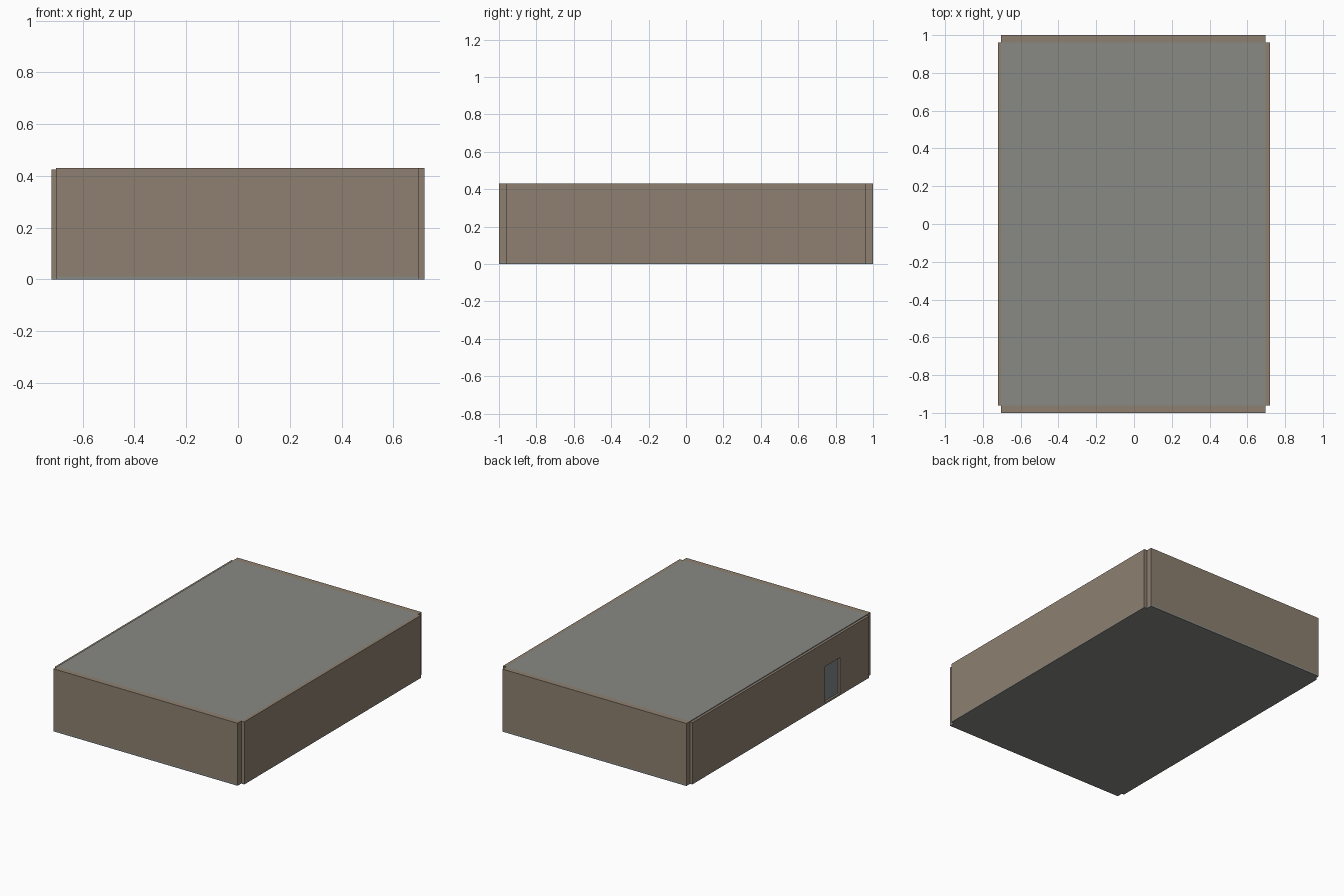
import bpy

if "Cube" in bpy.data.objects:
    bpy.data.objects.remove(bpy.data.objects["Cube"])


def material(name, rgb):
    m = bpy.data.materials.new(name)
    m.diffuse_color = (*rgb, 1)
    m.use_nodes = True
    m.node_tree.nodes["Principled BSDF"].inputs["Base Color"].default_value = m.diffuse_color
    return m


BROWN = material("brown_wall", (0.270, 0.216, 0.163))
GREY = material("concrete_grey", (0.246, 0.250, 0.235))
DOOR = material("door_grey", (0.220, 0.245, 0.245))

X0, X1 = -0.703, 0.697      # inner faces of the side walls
XO, YI, YO = 0.72, 0.96, 1.0
TOP, LEFT_TOP = 0.43, 0.425
FLOOR, SIDE_FLOOR = 0.012, 0.006


def box(name, x, y, z, mat):
    """Axis-aligned box from (min, max) ranges."""
    verts = [(a, b, c) for a in x for b in y for c in z]
    faces = [(0, 1, 3, 2), (4, 6, 7, 5), (0, 4, 5, 1),
             (2, 3, 7, 6), (0, 2, 6, 4), (1, 5, 7, 3)]
    me = bpy.data.meshes.new(name)
    me.from_pydata(verts, [], faces)
    me.materials.append(mat)
    ob = bpy.data.objects.new(name, me)
    bpy.context.collection.objects.link(ob)
    return ob


# Floor slab, with thin strips under the side walls
box("floor", (X0, X1), (-YO, YO), (0, FLOOR), GREY)
box("floor_strip_left", (-XO, X0), (-YI, YI), (0, SIDE_FLOOR), GREY)
box("floor_strip_right", (X1, XO), (-YI, YI), (0, SIDE_FLOOR), GREY)

# Roof slab set between the walls
box("roof", (X0, X1), (-YI, YI), (TOP - 0.015, TOP), GREY)

# Front, back and right walls
box("front_wall", (X0, X1), (-YO, -YI), (FLOOR, TOP), BROWN)
box("back_wall", (X0, X1), (YI, YO), (FLOOR, TOP), BROWN)
box("right_wall", (X1, XO), (-YI, YI), (SIDE_FLOOR, TOP), BROWN)

# Left wall pieces around the doorway
D0, D1, DB, DT = -0.645, -0.48, 0.012, 0.26
wx = (-XO, X0)
box("left_wall_front", wx, (-YI, D0), (SIDE_FLOOR, LEFT_TOP), BROWN)
box("left_wall_back", wx, (D1, YI), (SIDE_FLOOR, LEFT_TOP), BROWN)
box("left_wall_lintel", wx, (D0, D1), (DT, LEFT_TOP), BROWN)
box("left_wall_sill", wx, (D0, D1), (SIDE_FLOOR, DB), BROWN)

# Recessed door panel
box("door", (X0 - 0.003, X0 + 0.005), (D0, D1), (DB, DT), DOOR)
